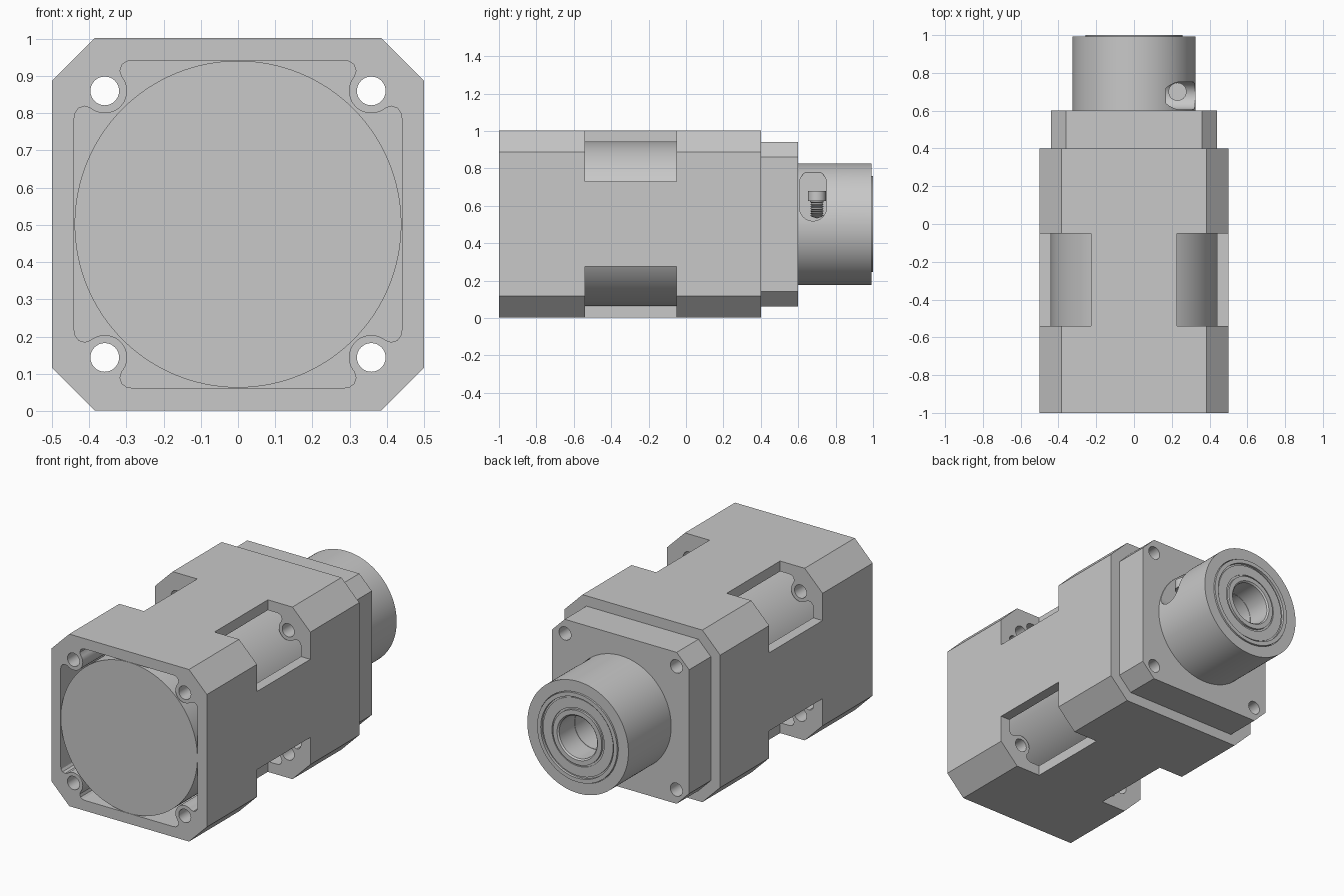
import bpy, bmesh
from math import sin, cos, pi, radians
from mathutils import Vector, Matrix

if "Cube" in bpy.data.objects:
    bpy.data.objects.remove(bpy.data.objects["Cube"])

MID = 0.502          # height of the long axis
HOLE = 0.358         # bolt hole offset from the axis
CORNERS = [(1, 1), (-1, 1), (-1, -1), (1, -1)]

grey = bpy.data.materials.new("machined_grey")
grey.use_nodes = True
grey.diffuse_color = (0.58, 0.58, 0.58, 1)
grey.node_tree.nodes["Principled BSDF"].inputs["Base Color"].default_value = (0.58, 0.58, 0.58, 1)


def finish(name, bm):
    bmesh.ops.remove_doubles(bm, verts=bm.verts, dist=1e-5)
    bmesh.ops.recalc_face_normals(bm, faces=bm.faces)
    mesh = bpy.data.meshes.new(name)
    bm.to_mesh(mesh)
    bm.free()
    mesh.materials.append(grey)
    ob = bpy.data.objects.new(name, mesh)
    ob.location.z = MID
    bpy.context.collection.objects.link(ob)
    return ob


def prism(name, outline, start, end, axis="Y"):
    """Extrude an outline given as (x, z) along Y, or as (y, z) along X."""
    bm = bmesh.new()
    place = (lambda a, b, t: (a, t, b)) if axis == "Y" else (lambda a, b, t: (t, a, b))
    face = bm.faces.new([bm.verts.new(place(a, b, start)) for a, b in outline])
    moved = bmesh.ops.extrude_face_region(bm, geom=[face])["geom"]
    bmesh.ops.translate(bm, verts=[v for v in moved if isinstance(v, bmesh.types.BMVert)],
                        vec=Vector(place(0, 0, end - start)))
    return finish(name, bm)


def lathe(name, profile, axis="Y", steps=96):
    """Spin (radius, position) points around an axis."""
    bm = bmesh.new()
    if axis == "Y":
        verts = [bm.verts.new((r, p, 0)) for r, p in profile]
        spin_axis = (0, 1, 0)
    else:
        verts = [bm.verts.new((r, 0, p)) for r, p in profile]
        spin_axis = (0, 0, 1)
    edges = [bm.edges.new(pair) for pair in zip(verts, verts[1:])]
    bmesh.ops.spin(bm, geom=verts + edges, cent=(0, 0, 0), axis=spin_axis,
                   angle=2 * pi, steps=steps, use_duplicate=False)
    return finish(name, bm)


def arc(cx, cy, r, a0, a1, n):
    return [(cx + r * cos(radians(a0 + (a1 - a0) * i / n)),
             cy + r * sin(radians(a0 + (a1 - a0) * i / n))) for i in range(n + 1)]


def octagon(half, chamfer):
    c = half - chamfer
    return [(half, -c), (half, c), (c, half), (-c, half),
            (-half, c), (-half, -c), (-c, -half), (c, -half)]


def cut(target, cutters):
    for cutter in cutters:
        cutter.hide_render = True
        mod = target.modifiers.new("cut", "BOOLEAN")
        mod.operation, mod.solver, mod.object = "DIFFERENCE", "EXACT", cutter
    bpy.context.view_layer.update()
    shape = bpy.data.meshes.new_from_object(
        target.evaluated_get(bpy.context.evaluated_depsgraph_get()))
    target.modifiers.clear()
    target.data = shape
    for cutter in cutters:
        bpy.data.objects.remove(cutter)


def bolt_holes():
    return [prism("hole_cutter", arc(sx * HOLE, sz * HOLE, 0.0385, 0, 352.5, 47), -1.2, 0.8)
            for sx, sz in CORNERS]


# Pocket outline: a square whose corners wrap around the bolt bosses
half_corner = [(0.285, 0.44), (0.3, 0.437), (0.312, 0.428), (0.317, 0.412)]
corner = half_corner + arc(HOLE, HOLE, 0.06, 140, 310, 20) + [(z, x) for x, z in reversed(half_corner)]
pocket = []
for turn in range(4):
    rot = Matrix.Rotation(-turn * pi / 2, 2)
    pocket += [tuple(rot @ Vector(p)) for p in corner]

# Housing: chamfered block with pocket, bolt holes and four corner notches
housing = prism("housing", octagon(0.5, 0.115), -1, 0.4)
notches = []
for sx, sz in CORNERS:
    square = [(a * sx, b * sz) for a, b in [(0.227, 0.227), (0.7, 0.227), (0.7, 0.7), (0.227, 0.7)]]
    notches.append(prism("notch_cutter", square, -0.54, -0.05))
cut(housing, [prism("pocket_cutter", pocket, -1.2, 0.3)] + bolt_holes() + notches)

# Round core filling the housing
core = lathe("core", [(0, -1), (0.439, -1), (0.439, 0.31), (0, 0.31)], steps=128)

# Rear flange
flange = prism("flange", octagon(0.44, 0.08), 0.4, 0.6)
cut(flange, bolt_holes())

# Rear hub with bearing seat and side access slot
hub = lathe("hub", [(0, 0.59), (0.325, 0.59), (0.325, 0.993), (0.26, 0.993),
                    (0.26, 0.85), (0.12, 0.85), (0.12, 0.62), (0, 0.62)], steps=128)
slot = arc(0.679, 0.216, 0.073, 0, 180, 24) + arc(0.679, 0.09, 0.073, 180, 360, 24)
cut(hub, [prism("slot_cutter", slot, 0.17, 0.5, axis="X")])

# Bearing: raised outer race, recessed shield, inner race and bore
bearing = lathe("bearing", [(0.122, 0.84), (0.122, 0.99), (0.13, 0.998), (0.157, 0.998),
                            (0.157, 0.985), (0.168, 0.985), (0.168, 0.991), (0.225, 0.991),
                            (0.225, 0.985), (0.234, 0.985), (0.234, 1.0), (0.257, 1.0),
                            (0.257, 0.84), (0.122, 0.84)])

# Clamp screw inside the slot: head and ridged shank
shank = [(0, 0.03)]
for i in range(7):
    z = 0.04 + i * 0.012
    shank += [(0.028, z), (0.036, z + 0.006)]
screw = lathe("clamp_screw", shank + [(0.036, 0.124), (0.048, 0.124), (0.048, 0.178), (0, 0.178)],
              axis="Z", steps=32)
screw.location += Vector((0.23, 0.7, 0))

# Smooth round surfaces, keep edges crisp
bpy.ops.object.select_all(action="DESELECT")
for ob in (housing, core, flange, hub, bearing, screw):
    ob.select_set(True)
bpy.context.view_layer.objects.active = housing
bpy.ops.object.shade_smooth_by_angle(angle=radians(25))
